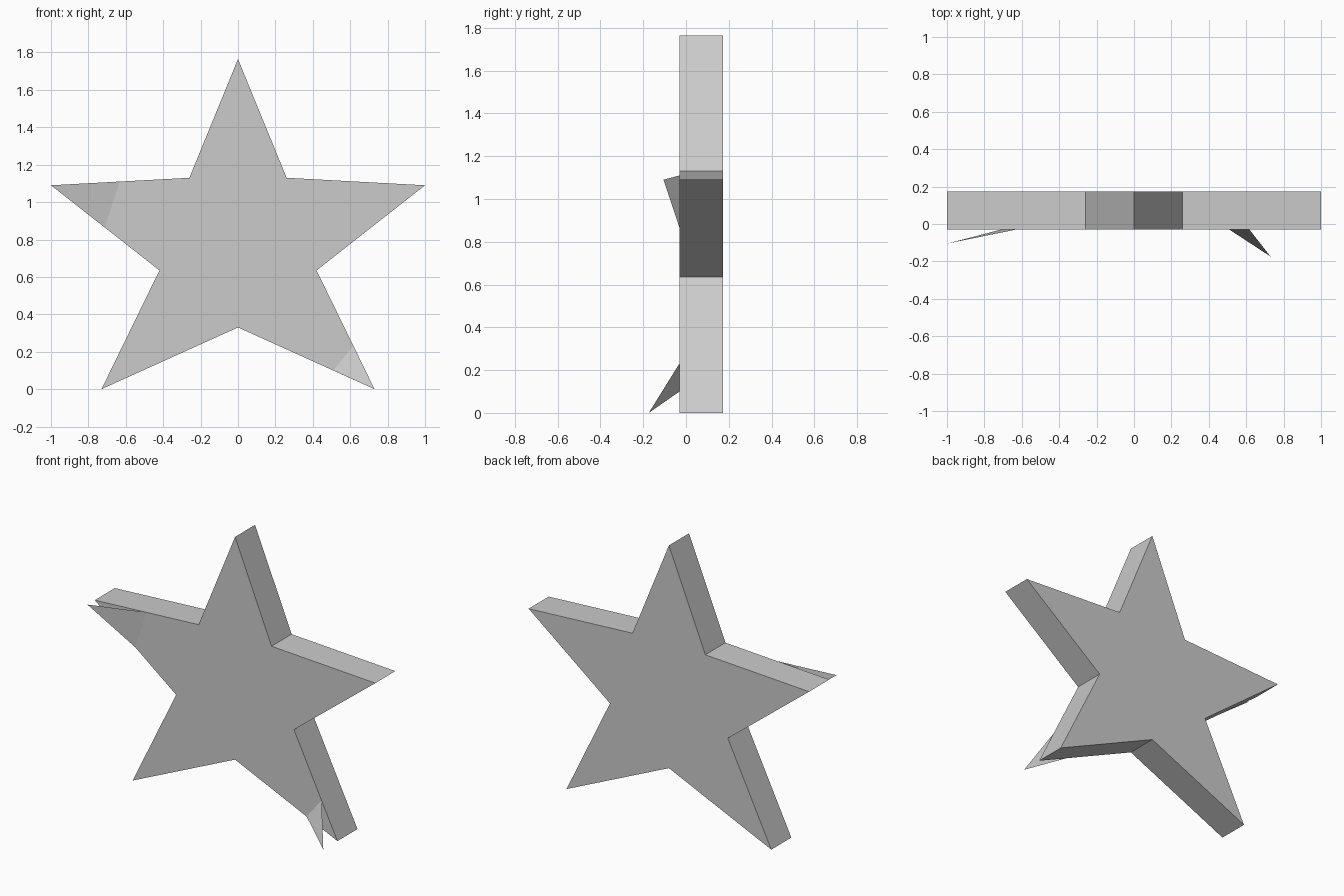
import bpy
import bmesh

if "Cube" in bpy.data.objects:
    bpy.data.objects.remove(bpy.data.objects["Cube"])

FRONT, BACK = -0.03, 0.174

grey = bpy.data.materials.new("light grey")
grey.diffuse_color = (0.6, 0.6, 0.6, 1.0)
grey.use_nodes = True
grey.node_tree.nodes["Principled BSDF"].inputs["Base Color"].default_value = grey.diffuse_color


def add_object(name, bm):
    mesh = bpy.data.meshes.new(name)
    bm.to_mesh(mesh)
    bm.free()
    mesh.materials.append(grey)
    obj = bpy.data.objects.new(name, mesh)
    bpy.context.collection.objects.link(obj)
    return obj


# Star slab: right half of the outline, mirrored to the left, then extruded
half = [(0, 1.765), (0.26, 1.13), (1.0, 1.09), (0.42, 0.635), (0.73, 0.0), (0, 0.33)]
outline = half + [(-x, z) for x, z in reversed(half[1:-1])]

bm = bmesh.new()
face = bm.faces.new([bm.verts.new((x, FRONT, z)) for x, z in outline])
result = bmesh.ops.extrude_face_region(bm, geom=[face], use_keep_orig=True)
moved = [v for v in result["geom"] if isinstance(v, bmesh.types.BMVert)]
bmesh.ops.translate(bm, verts=moved, vec=(0, BACK - FRONT, 0))
bmesh.ops.recalc_face_normals(bm, faces=bm.faces)
add_object("star_slab", bm)


# Peeled corners: thin sheets hinged on a fold line, with the tip pulled forward
def peeled_corner(name, fold_a, fold_b, tip, tip_y):
    bm = bmesh.new()
    points = [(fold_a[0], FRONT, fold_a[1]),
              (fold_b[0], FRONT, fold_b[1]),
              (tip[0], tip_y, tip[1])]
    face = bm.faces.new([bm.verts.new(p) for p in points])
    face.normal_update()
    if face.normal.y > 0:
        face.normal_flip()
    add_object(name, bm)


peeled_corner("peeled_corner_left", (-0.632, 1.11), (-0.712, 0.864), (-1.0, 1.09), -0.105)
peeled_corner("peeled_corner_right", (0.617, 0.232), (0.51, 0.1), (0.73, 0.0), -0.174)
